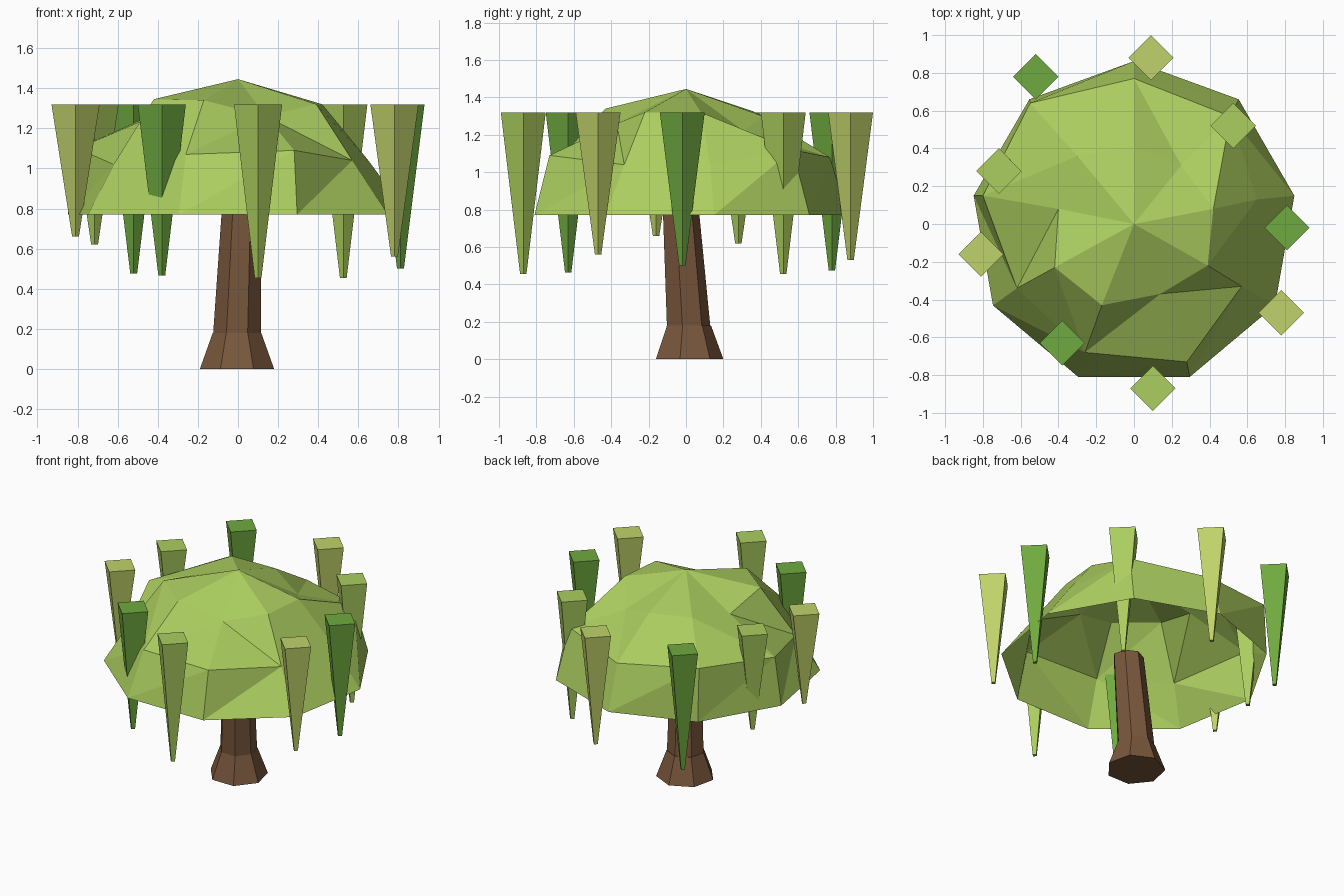
import bpy, bmesh
from math import sin, cos, radians, tau, pi

if "Cube" in bpy.data.objects:
    bpy.data.objects.remove(bpy.data.objects["Cube"])


def material(name, rgb):
    m = bpy.data.materials.new(name)
    m.diffuse_color = (*rgb, 1)
    m.use_nodes = True
    m.node_tree.nodes["Principled BSDF"].inputs["Base Color"].default_value = m.diffuse_color
    return m


LEAF = material("leaf", (0.41, 0.62, 0.115))
DARK = material("dark_leaf", (0.16, 0.40, 0.05))
PALE = material("pale_leaf", (0.53, 0.65, 0.145))
BARK = material("bark", (0.19, 0.095, 0.045))


def mesh_object(name, verts, faces, mat):
    me = bpy.data.meshes.new(name)
    me.from_pydata(verts, [], faces)
    me.materials.append(mat)
    ob = bpy.data.objects.new(name, me)
    bpy.context.collection.objects.link(ob)
    return ob


def frustum(name, n, phase, low, high, mat):
    """Closed n-sided frustum; low and high are (x, y, z, radius)."""
    verts = [(x + r * cos(phase + tau * i / n), y + r * sin(phase + tau * i / n), z)
             for x, y, z, r in (low, high) for i in range(n)]
    faces = [(i, (i + 1) % n, n + (i + 1) % n, n + i) for i in range(n)]
    faces += [tuple(reversed(range(n))), tuple(range(n, 2 * n))]
    return mesh_object(name, verts, faces, mat)


# Trunk: flared seven-sided foot and a leaning upper part
frustum("trunk_foot", 7, pi / 2, (-0.005, 0.01, 0, 0.19), (-0.005, 0.01, 0.18, 0.124), BARK)
frustum("trunk", 7, pi / 2, (-0.005, 0.008, 0.175, 0.122), (0.02, -0.035, 0.84, 0.1), BARK)

# Canopy: open nine-sided dome with uneven rings, counter-clockwise from -150 degrees
N = 9
rim = [(0.862 * cos(radians(-150 + 40 * i)), 0.862 * sin(radians(-150 + 40 * i)), 0.77)
       for i in range(N)]
middle = [(-0.62, -0.34, 1.02), (-0.26, -0.68, 1.07), (0.28, -0.73, 1.09),
          (0.57, -0.33, 1.04), (0.65, 0.13, 1.04), (0.51, 0.57, 1.12),
          (0.0, 0.77, 1.08), (-0.55, 0.64, 1.14), (-0.80, 0.15, 1.10)]
upper = [(-0.42, -0.23, 1.345), (-0.17, -0.43, 1.34), (0.14, -0.37, 1.26),
         (0.39, -0.22, 1.32), (0.42, 0.08, 1.32), (0.25, 0.31, 1.22),
         (0.0, 0.41, 1.30), (-0.30, 0.36, 1.325), (-0.40, 0.08, 1.27)]
faces = []
for i in range(N):
    j = (i + 1) % N
    a, b, c, d = i, j, N + j, N + i
    faces += [(a, b, c), (a, c, d)]
    a, b, c, d = N + i, N + j, 2 * N + j, 2 * N + i
    faces += [(a, b, c), (a, c, d)] if i == 1 else [(a, b, d), (b, c, d)]
    faces.append((2 * N + i, 2 * N + j, 3 * N))
mesh_object("canopy", rim + middle + upper + [(0, 0, 1.445)], faces, LEAF)

# Hanging strands: square-topped spikes (x, y, tip height, colour)
strands = [(0.10, -0.87, 0.455, LEAF), (0.78, -0.47, 0.56, PALE), (0.81, -0.02, 0.50, DARK),
           (0.525, 0.52, 0.455, LEAF), (0.09, 0.88, 0.53, PALE), (-0.52, 0.78, 0.475, DARK),
           (-0.715, 0.28, 0.62, LEAF), (-0.81, -0.16, 0.66, PALE), (-0.38, -0.63, 0.465, DARK)]
for k, (x, y, tip, mat) in enumerate(strands):
    frustum(f"strand_{k + 1}", 4, 0, (x, y, tip, 0.017), (x, y, 1.32, 0.12), mat)
